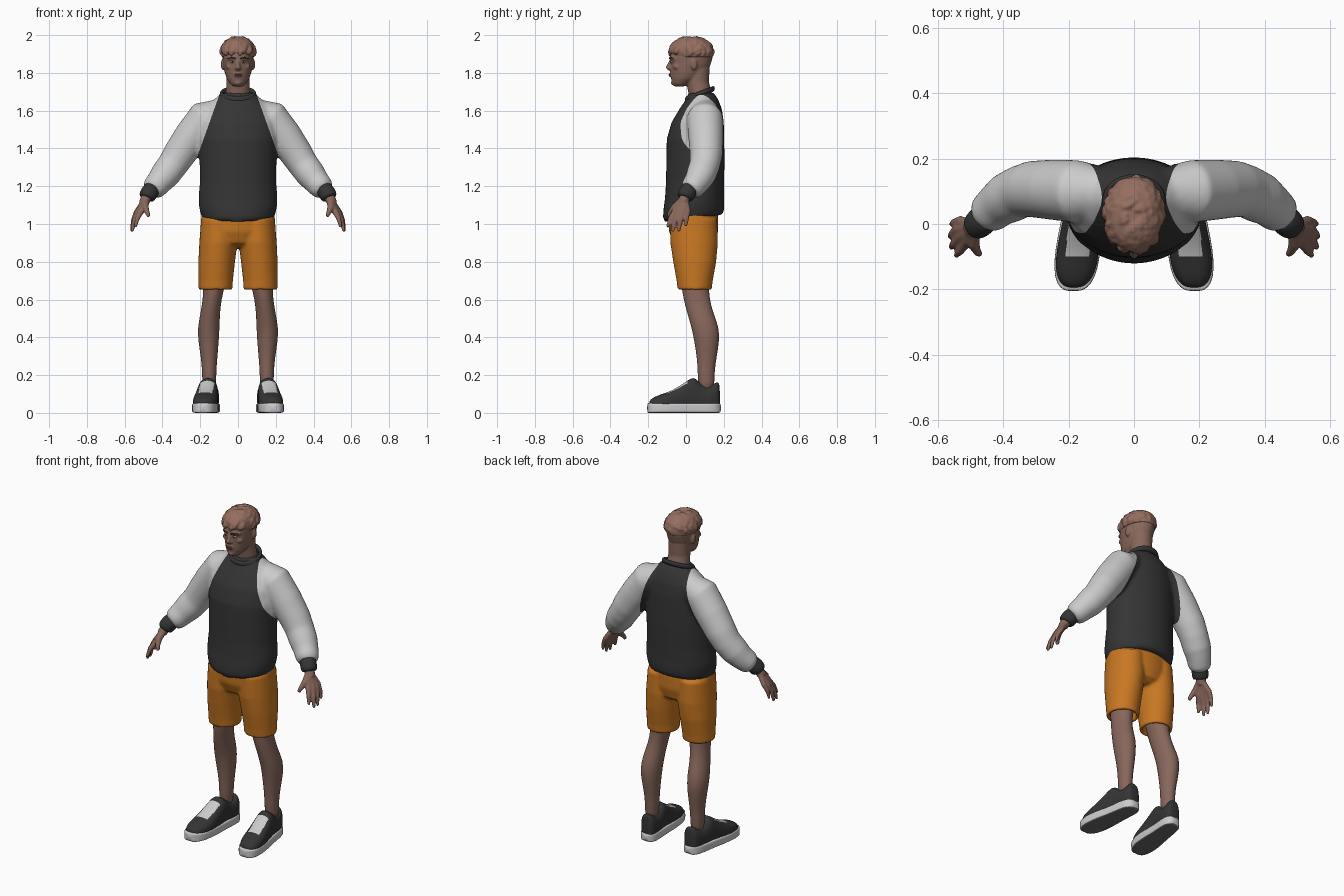
import bpy, bmesh, math, random
from mathutils import Vector, Matrix

if "Cube" in bpy.data.objects:
    bpy.data.objects.remove(bpy.data.objects["Cube"])

random.seed(4)
SIDES = (1, -1)


def material(name, r, g, b):
    m = bpy.data.materials.new(name)
    m.diffuse_color = (r, g, b, 1)
    m.use_nodes = True
    m.node_tree.nodes["Principled BSDF"].inputs["Base Color"].default_value = m.diffuse_color
    return m


SKIN = material("skin", 0.245, 0.135, 0.105)
HAIR = material("hair", 0.30, 0.155, 0.115)
BLACK = material("black_fabric", 0.035, 0.035, 0.036)
GREY = material("light_grey", 0.60, 0.60, 0.60)
ORANGE = material("orange_cloth", 0.58, 0.185, 0.016)
LIPS = material("lips", 0.20, 0.085, 0.07)
BROWN = material("dark_brown", 0.06, 0.03, 0.022)
WHITE = material("eye_white", 0.6, 0.58, 0.56)
OUTSOLE = material("outsole_grey", 0.14, 0.14, 0.14)


def skin_rings(bm, rings):
    """Bridge equal rings of points and cap both ends."""
    vs = [[bm.verts.new(p) for p in ring] for ring in rings]
    n = len(vs[0])
    for a, b in zip(vs, vs[1:]):
        for i in range(n):
            bm.faces.new((a[i], a[(i + 1) % n], b[(i + 1) % n], b[i]))
    bm.faces.new(vs[0][::-1])
    bm.faces.new(vs[-1])


def stack(bm, rows, sx=1, n=24):
    """Horizontal ellipses: (z, cx, cy, rx, ry)."""
    ang = [2 * math.pi * i / n for i in range(n)]
    skin_rings(bm, [[(sx * (cx + rx * math.cos(a)), cy + ry * math.sin(a), z) for a in ang]
                    for z, cx, cy, rx, ry in rows])


def tube(bm, pts, radii, sx=1, n=14):
    """Round tube along a path."""
    pts = [Vector((sx * p[0], p[1], p[2])) for p in pts]
    rings = []
    for i, p in enumerate(pts):
        t = (pts[min(i + 1, len(pts) - 1)] - pts[max(i - 1, 0)]).normalized()
        u = t.cross(Vector((0, 1, 0.01))).normalized()
        v = t.cross(u)
        rings.append([p + radii[i] * (u * math.cos(k * 2 * math.pi / n) + v * math.sin(k * 2 * math.pi / n))
                      for k in range(n)])
    skin_rings(bm, rings)


def blob(bm, c, r, sx=1):
    m = Matrix.Translation((sx * c[0], c[1], c[2])) @ Matrix.Diagonal((*r, 1))
    bmesh.ops.create_uvsphere(bm, u_segments=16, v_segments=10, radius=1, matrix=m)


def finish(bm, name, mats, voxel=0, smooth=0, subsurf=0):
    """Turn bmesh into an object, with fusing or subdivision applied."""
    bmesh.ops.recalc_face_normals(bm, faces=bm.faces)
    me = bpy.data.meshes.new(name)
    bm.to_mesh(me)
    bm.free()
    ob = bpy.data.objects.new(name, me)
    bpy.context.collection.objects.link(ob)
    if voxel:
        m = ob.modifiers.new("fuse", 'REMESH')
        m.mode, m.voxel_size = 'VOXEL', voxel
    if smooth:
        m = ob.modifiers.new("soften", 'SMOOTH')
        m.factor, m.iterations = 0.5, smooth
    if subsurf:
        ob.modifiers.new("round", 'SUBSURF').levels = subsurf
    me2 = bpy.data.meshes.new_from_object(ob.evaluated_get(bpy.context.evaluated_depsgraph_get()))
    ob.modifiers.clear()
    ob.data = me2
    me2.name = name
    me2.materials.clear()
    for m in mats:
        me2.materials.append(m)
    for p in me2.polygons:
        p.use_smooth = True
        p.material_index = 0
    return ob


# Sweatshirt: body and both sleeves fused, raglan seams cut in
bm = bmesh.new()
stack(bm, [(1.03, 0, .04, .188, .152), (1.055, 0, .04, .198, .162), (1.10, 0, .042, .208, .161),
           (1.14, 0, .045, .209, .156), (1.22, 0, .048, .202, .154), (1.35, 0, .05, .204, .154),
           (1.45, 0, .05, .208, .152), (1.54, 0, .062, .20, .138), (1.61, 0, .078, .17, .112),
           (1.66, 0, .085, .125, .085), (1.695, 0, .08, .088, .068)], n=40)
for v in bm.verts:  # hem dips at the front
    if v.co.z < 1.12:
        v.co.z += (v.co.y - .04) * .12
for s in SIDES:
    tube(bm, [(.07, .1, 1.60), (.175, .1, 1.56), (.245, .105, 1.465), (.31, .107, 1.37), (.345, .1, 1.315),
              (.385, .08, 1.262), (.415, .06, 1.225), (.445, .033, 1.19), (.458, .02, 1.175)],
         [.068, .096, .093, .087, .081, .079, .07, .064, .05], s, 24)
shirt = finish(bm, "sweatshirt", [BLACK, GREY], .011, 5)
bm = bmesh.new()
bm.from_mesh(shirt.data)
for s in SIDES:
    bmesh.ops.bisect_plane(bm, geom=bm.verts[:] + bm.edges[:] + bm.faces[:],
                           plane_co=(.1 * s, 0, 1.68), plane_no=(.28 * s, 0, .1))
for f in bm.faces:
    c = f.calc_center_median()
    f.material_index = int((abs(c.x) - .1) * .28 + (c.z - 1.68) * .1 > 0)
    f.smooth = True
bm.to_mesh(shirt.data)
bm.free()

# Collar band
bm = bmesh.new()
rings = []
for i in range(32):
    a = 2 * math.pi * i / 32
    d = Vector((math.cos(a) * .087, math.sin(a) * .07, math.sin(a) * .027))
    c = Vector((0, .073, 1.688)) + d
    d.normalize()
    rings.append([bm.verts.new(c + d * .010 * math.cos(t) + Vector((0, 0, .015 * math.sin(t))))
                  for t in (k * math.pi / 4 for k in range(8))])
for i in range(32):
    a, b = rings[i], rings[(i + 1) % 32]
    for k in range(8):
        bm.faces.new((a[k], a[(k + 1) % 8], b[(k + 1) % 8], b[k]))
finish(bm, "collar", [BLACK])

# Cuffs and hands
FINGERS = [((.515, -.058, 1.065), (.532, -.083, 1.03), (.543, -.095, .99), .0115),
           ((.530, -.038, 1.06), (.550, -.06, 1.015), (.559, -.07, .968), .012),
           ((.537, -.014, 1.06), (.556, -.03, 1.015), (.562, -.038, .968), .0115),
           ((.532, .010, 1.068), (.552, .004, 1.03), (.558, 0, .995), .0105)]
for s, side in zip(SIDES, ("left", "right")):
    bm = bmesh.new()
    tube(bm, [(.445, .03, 1.198), (.455, .02, 1.186), (.472, .004, 1.162), (.486, -.008, 1.14), (.487, -.009, 1.137)],
         [.03, .047, .047, .044, .03], s, 20)
    finish(bm, side + "_cuff", [BLACK], subsurf=1)
    bm = bmesh.new()
    tube(bm, [(.47, .005, 1.165), (.487, -.008, 1.135), (.50, -.015, 1.11)], [.03, .028, .027], s)
    for k, m, t, r in FINGERS:
        tube(bm, [(.489, -.012 + .3 * (k[1] + .02), 1.13), k, m, t], [r * 1.5, r * 1.45, r * 1.1, r * .8], s)
        blob(bm, t, (r * .8, r * .8, r * .9), s)
    tube(bm, [(.488, -.02, 1.125), (.492, -.06, 1.09), (.480, -.085, 1.06), (.472, -.093, 1.04)],
         [.02, .019, .013, .01], s)
    finish(bm, side + "_hand", [SKIN], .006, 3)

# Shorts: hips and two hollow legs
bm = bmesh.new()
stack(bm, [(1.09, 0, .04, .185, .125), (1.03, 0, .038, .196, .132), (.96, 0, .04, .198, .13),
           (.90, 0, .045, .15, .11), (.875, 0, .05, .06, .07)], n=32)
for s in SIDES:
    stack(bm, [(1.03, .1, .04, .095, .125), (.9, .104, .043, .101, .126), (.8, .113, .046, .097, .114),
               (.7, .118, .046, .091, .096), (.65, .119, .046, .09, .09), (.65, .119, .046, .072, .073),
               (.73, .118, .046, .072, .076)], s, 28)
finish(bm, "shorts", [ORANGE], .009, 4)

# Legs
for s, side in zip(SIDES, ("left", "right")):
    bm = bmesh.new()
    stack(bm, [(.78, .118, .046, .072, .08), (.68, .125, .047, .058, .074), (.6, .137, .056, .05, .07),
               (.53, .147, .075, .052, .07), (.45, .156, .103, .059, .074), (.38, .156, .11, .055, .067),
               (.3, .153, .11, .045, .054), (.22, .152, .106, .037, .044), (.1, .153, .108, .038, .045)], s, 18)
    finish(bm, side + "_leg", [SKIN], subsurf=1)

# Shoes: rows of (y, half width, top height) make upper and sole
UPPER = [(-.196, .02, .058), (-.185, .042, .075), (-.15, .06, .093), (-.10, .066, .108), (-.05, .063, .132),
         (0, .058, .166), (.035, .054, .19), (.055, .052, .178), (.10, .05, .137), (.14, .049, .148),
         (.168, .042, .168), (.18, .025, .15)]
SOLE = [(-.206, .02), (-.196, .043), (-.165, .062), (-.11, .07), (-.04, .067), (.04, .058), (.12, .056),
        (.165, .047), (.187, .022)]


def axis_x(y):
    return .163 - .11 * y


def shoe_rings(rows, power, n=24):
    out = []
    for y, w, lo, hi in rows:
        ring = []
        for i in range(n):
            c, q = math.cos(2 * math.pi * i / n), math.sin(2 * math.pi * i / n)
            ring.append((s * (axis_x(y) + w * math.copysign(abs(c) ** power, c)), y,
                         (lo + hi) / 2 + (hi - lo) / 2 * math.copysign(abs(q) ** power, q)))
        out.append(ring)
    return out


for s, side in zip(SIDES, ("left", "right")):
    bm = bmesh.new()
    skin_rings(bm, shoe_rings([(y, w, .005, h) for y, w, h in UPPER], .8))
    ob = finish(bm, side + "_shoe_upper", [BLACK, GREY], subsurf=2)
    for p in ob.data.polygons:  # pale lacing panel with dark gaps
        c = p.center
        if p.normal.z > .3 and abs(abs(c.x) - axis_x(c.y)) < .037 and -.095 < c.y < .01:
            p.material_index = int(not -.03 < c.y < -.02)
    bm = bmesh.new()
    skin_rings(bm, shoe_rings([(y, w, 0, .052) for y, w in SOLE], .3, 32))
    ob = finish(bm, side + "_shoe_sole", [GREY, OUTSOLE], subsurf=1)
    for p in ob.data.polygons:
        p.material_index = int(p.normal.z < -.7)

# Head with neck, nose, brow, ears
bm = bmesh.new()
stack(bm, [(1.60, 0, .085, .07, .06), (1.69, 0, .075, .066, .062), (1.75, 0, .062, .06, .06),
           (1.83, 0, .06, .062, .065)])
stack(bm, [(1.728, 0, -.035, .024, .024), (1.742, 0, -.026, .041, .047), (1.77, 0, -.003, .06, .076),
           (1.80, 0, .01, .07, .091), (1.84, 0, .023, .077, .106), (1.88, 0, .028, .081, .113),
           (1.92, 0, .03, .081, .113), (1.96, 0, .03, .07, .095), (1.985, 0, .03, .042, .06)], n=32)
tube(bm, [(0, -.078, 1.868), (0, -.088, 1.845), (0, -.096, 1.829), (0, -.085, 1.817)], [.009, .01, .013, .01])
blob(bm, (0, -.062, 1.748), (.022, .018, .016))
blob(bm, (0, -.077, 1.79), (.024, .012, .014))
for s in SIDES:
    tube(bm, [(.008, -.08, 1.876), (.03, -.077, 1.879), (.052, -.058, 1.874)], [.008, .010, .008], s)
    blob(bm, (.045, -.048, 1.832), (.02, .02, .016), s)
    blob(bm, (.011, -.084, 1.823), (.008, .009, .007), s)
    blob(bm, (.08, .042, 1.845), (.011, .018, .031), s)
finish(bm, "head", [SKIN], .0055, 3)

# Facial details
bm = bmesh.new()
blob(bm, (0, -.0855, 1.793), (.021, .007, .004))
blob(bm, (0, -.0845, 1.785), (.018, .007, .0045))
finish(bm, "lips", [LIPS])
for part, mat, c, r in (("eyes", WHITE, (.029, -.0745, 1.858), (.012, .008, .0055)),
                        ("irises", BROWN, (.029, -.081, 1.858), (.0045, .003, .0045))):
    bm = bmesh.new()
    for s in SIDES:
        blob(bm, c, r, s)
    finish(bm, part, [mat])
bm = bmesh.new()
for s in SIDES:
    tube(bm, [(.012, -.087, 1.876), (.034, -.085, 1.882), (.054, -.066, 1.876)], [.003, .004, .002], s, 8)
finish(bm, "eyebrows", [BROWN])

# Hair: cap plus swept tufts
bm = bmesh.new()
stack(bm, [(1.885, 0, .037, .086, .107), (1.91, 0, .03, .089, .117), (1.945, 0, .028, .085, .112),
           (1.97, 0, .028, .068, .09), (1.986, 0, .03, .04, .055)], n=28)
for i in range(130):
    a, e = random.uniform(0, 2 * math.pi), math.asin(random.uniform(0, .97))
    d = Vector((math.cos(e) * math.cos(a), math.cos(e) * math.sin(a), math.sin(e)))
    p = Vector((.086 * d.x, .028 + .112 * d.y, 1.905 + .08 * d.z))
    sweep = Vector((d.x - .4, d.y - .5, -.45 if d.z < .75 else 0)) + Vector(
        [random.uniform(-.4, .4) for _ in range(3)])
    sweep = (sweep - d * sweep.dot(d)).normalized() * random.uniform(.022, .036)
    tube(bm, [p - sweep * .6, p + d * .003, p + sweep * .7 + d * .003], [.009, .012, .004], 1, 8)
finish(bm, "hair", [HAIR], .005, 1)
